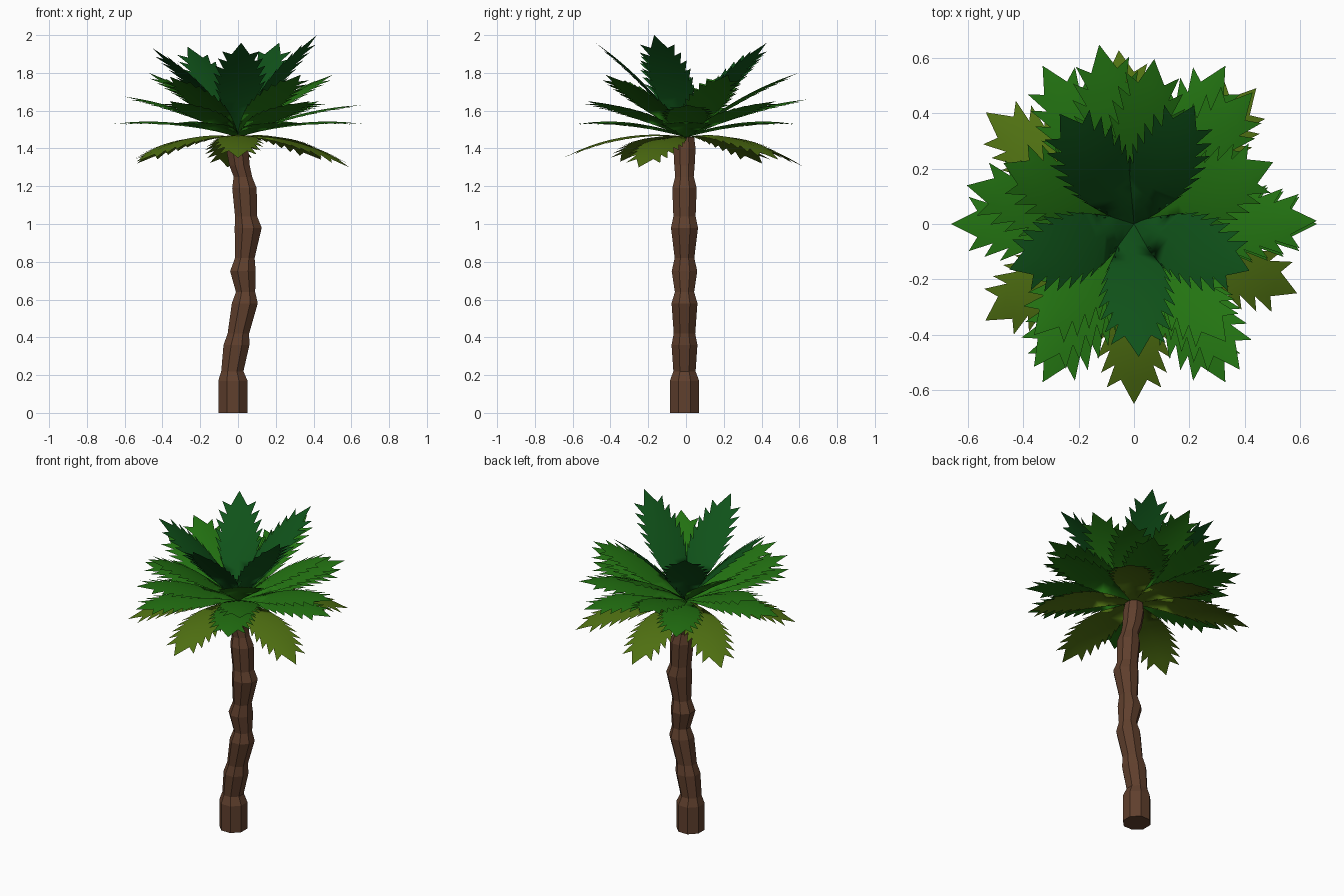
import bpy, bmesh
from math import sin, cos, pi, radians
from mathutils import Vector

cube = bpy.data.objects.get("Cube")
if cube:
    bpy.data.objects.remove(cube)


def material(name, rgb):
    m = bpy.data.materials.new(name)
    m.use_nodes = True
    m.diffuse_color = (*rgb, 1)
    m.node_tree.nodes["Principled BSDF"].inputs["Base Color"].default_value = (*rgb, 1)
    return m


bark = material("brown bark", (0.115, 0.05, 0.026))
olive = material("olive green", (0.08, 0.165, 0.006))
green = material("leaf green", (0.017, 0.175, 0.006))
dark = material("dark green", (0.005, 0.085, 0.01))


def finish(bm, name, mat):
    mesh = bpy.data.meshes.new(name)
    bm.to_mesh(mesh)
    bm.free()
    mesh.materials.append(mat)
    obj = bpy.data.objects.new(name, mesh)
    bpy.context.collection.objects.link(obj)
    return obj


# Trunk: eight-sided rings of (height, x centre, radius)
def build_trunk():
    rings = [(0, -.027, .079), (.17, -.027, .079), (.22, -.03, .06), (.36, -.008, .07),
             (.42, .002, .058), (.58, .036, .07), (.64, .04, .052), (.75, .026, .069),
             (.82, .036, .053), (.98, .054, .073), (1.04, .043, .06), (1.19, .034, .066),
             (1.25, .026, .05), (1.31, .008, .055), (1.4, -.004, .06), (1.46, -.008, .052)]
    bm = bmesh.new()
    loops = []
    for z, cx, r in rings:
        angles = [(i + .5) * pi / 4 for i in range(8)]
        loops.append([bm.verts.new((cx + r * 1.06 * cos(a), -.008 + r * 1.06 * sin(a), z))
                      for a in angles])
    for low, high in zip(loops, loops[1:]):
        for i in range(8):
            j = (i + 1) % 8
            bm.faces.new((low[i], low[j], high[j], high[i]))
    bm.faces.new(loops[0][::-1])
    bm.faces.new(loops[-1])
    finish(bm, "trunk", bark)


# Frond: an arched, saw-edged blade from the crown to a tip
def build_frond(name, mat, azimuth, reach, tip_z, arch):
    a = radians(azimuth)
    out, side = Vector((cos(a), sin(a), 0)), Vector((-sin(a), cos(a), 0))
    rise = tip_z - 1.46
    slope = Vector((reach, rise)).normalized()

    def point(t, w):
        bulge = arch * 4 * t * (1 - t) - 0.1 * abs(w)
        r = reach * t - slope.y * bulge
        return out * r + side * w + Vector((0, 0, 1.46 + rise * t + slope.x * bulge))

    def half_width(t):
        return 0.006 + 0.098 * sin(pi * t)

    bm = bmesh.new()
    add = lambda t, w: bm.verts.new(point(t, w))
    teeth = 9
    steps = [0] + [0.1 + 0.76 * i / teeth for i in range(teeth + 1)]
    spine = [add(t, 0) for t in steps]
    tip = add(1, 0)
    for s in (1, -1):
        edge = [add(t, s * half_width(t)) for t in steps]
        faces = []
        for i in range(len(steps) - 1):
            faces.append((spine[i], spine[i + 1], edge[i + 1], edge[i]))
            if i > 0:
                w = half_width(steps[i]) * 1.2 + 0.015
                faces.append((edge[i], edge[i + 1], add(steps[i] + 0.13, s * w)))
        faces.append((spine[-1], tip, edge[-1]))
        for f in faces:
            bm.faces.new(f if s > 0 else f[::-1])
    obj = finish(bm, name, mat)
    for p in obj.data.polygons:
        p.use_smooth = True


build_trunk()

# Tiers: material, arch, then (azimuth, reach, tip height) of each frond
tiers = {
    "drooping": (olive, .055, [(-90, .65, 1.35), (-23, .64, 1.3), (48, .66, 1.34),
                               (95, .63, 1.3), (143, .67, 1.32), (213, .64, 1.33)]),
    "level": (green, .04, [(az, .66, 1.53) for az in range(0, 360, 60)]),
    "raised": (green, .035, [(1, .66, 1.63), (48, .64, 1.65), (101, .66, 1.66),
                             (167, .62, 1.675), (235, .63, 1.65), (306, .65, 1.65)]),
    "high": (green, .035, [(83, .6, 1.8), (24, .55, 1.79), (155, .52, 1.8),
                           (228, .54, 1.78), (-52, .54, 1.79)]),
    "upright": (dark, .035, [(-88, .48, 1.96), (-22, .45, 2.0), (63, .48, 1.96),
                             (124, .48, 1.94), (200, .48, 1.93)]),
}
for tier, (mat, arch, fronds) in tiers.items():
    for n, (az, reach, tip_z) in enumerate(fronds, 1):
        build_frond(f"{tier}_frond_{n}", mat, az, reach, tip_z, arch)
